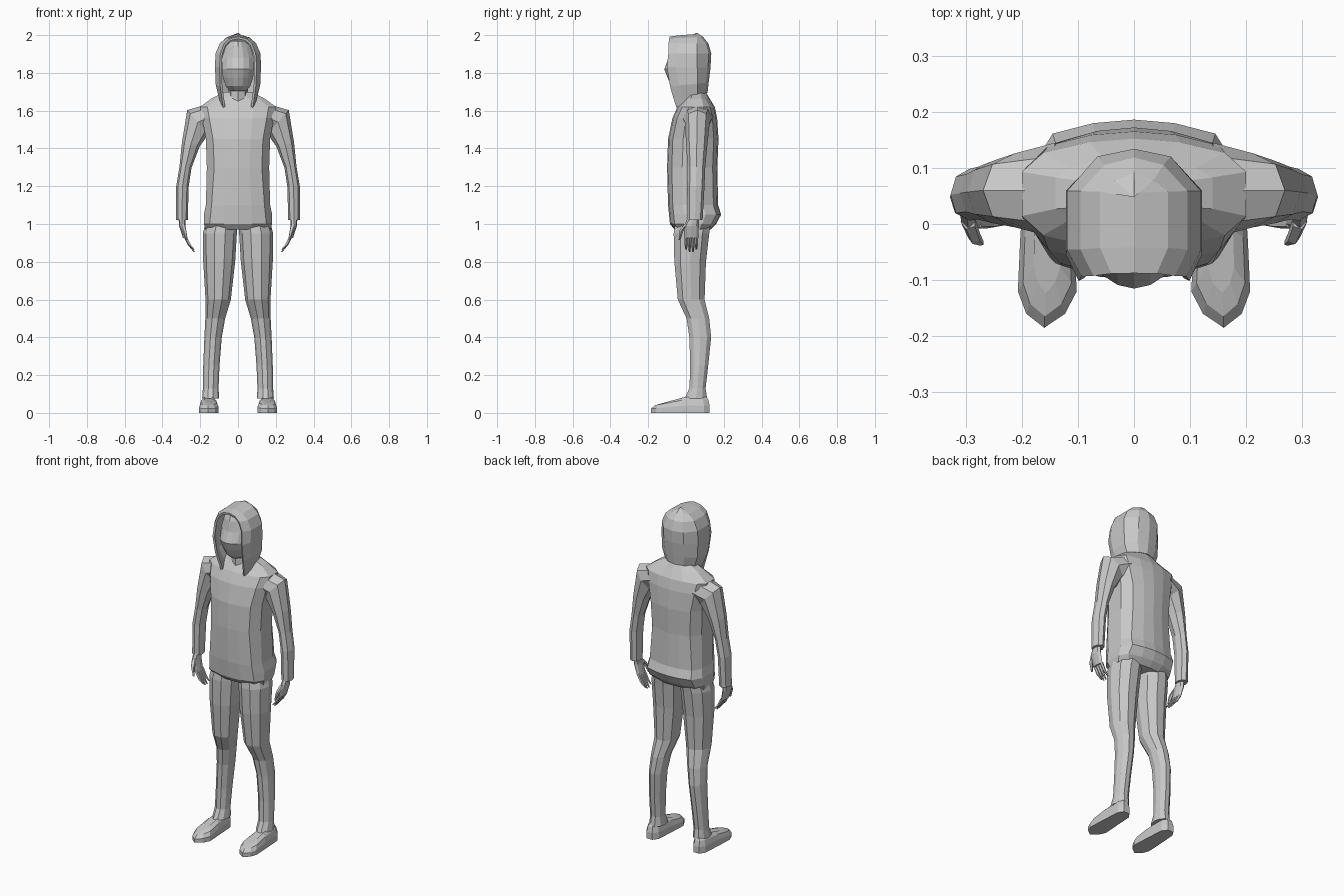
import bpy, bmesh, math
from mathutils import Vector

grey = bpy.data.materials.new("plain grey")
grey.diffuse_color = (0.58, 0.58, 0.58, 1)


def finish(name, bm, mirror=False, thick=0):
    bmesh.ops.remove_doubles(bm, verts=bm.verts, dist=0.0005)
    bmesh.ops.recalc_face_normals(bm, faces=bm.faces)
    me = bpy.data.meshes.new(name)
    bm.to_mesh(me)
    bm.free()
    me.materials.append(grey)
    ob = bpy.data.objects.new(name, me)
    bpy.context.collection.objects.link(ob)
    if mirror:
        ob.modifiers.new("mirror", 'MIRROR').use_mirror_merge = False
    if thick:
        m = ob.modifiers.new("thickness", 'SOLIDIFY')
        m.thickness, m.offset = thick, -1
    return ob


def skin(bm, rings, closed=True):
    """Join a list of point rings with quads, capping the ends of closed ones."""
    vs = [[bm.verts.new(p) for p in r] for r in rings]
    n = len(vs[0])
    for a, b in zip(vs, vs[1:]):
        for i in range(n if closed else n - 1):
            j = (i + 1) % n
            bm.faces.new((a[i], a[j], b[j], b[i]))
    if closed:
        bm.faces.new(vs[0][::-1])
        bm.faces.new(vs[-1])


def loft(name, rings, mirror=False, closed=True, thick=0):
    bm = bmesh.new()
    skin(bm, rings, closed)
    return finish(name, bm, mirror, thick)


def body_ring(z, p, s, yf, yb, bevel=0.025):
    """Symmetric ring: front panel half width p, side half width s."""
    ym = (yf + yb) / 2
    d = (yb - yf) * 0.2
    half = [(p * .5, yf + bevel * .25), (p, yf + bevel), (s, ym - d), (s, ym + d),
            (p, yb - bevel), (p * .5, yb - bevel * .25)]
    pts = [(0, yf)] + half + [(0, yb)] + [(-x, y) for x, y in reversed(half)]
    return [(x, y, z) for x, y in pts]


def tube_ring(c, w, d, tilt=0, n=8):
    """Oval ring round c; the width direction is tilted in the xz plane."""
    t = math.radians(tilt)
    u, v = Vector((math.cos(t), 0, math.sin(t))), Vector((0, 1, 0))
    k = [math.tau * i / n for i in range(n)]
    return [Vector(c) + u * w * math.cos(a) + v * d * math.sin(a) for a in k]


# Hoodie body
loft("hoodie_body", [body_ring(*r) for r in [
    (0.97, .130, .172, -.060, .130),
    (1.00, .150, .180, -.085, .160),
    (1.05, .145, .181, -.090, .186),
    (1.10, .140, .170, -.095, .170),
    (1.30, .126, .165, -.100, .166),
    (1.45, .132, .170, -.095, .172),
    (1.56, .152, .190, -.072, .165),
    (1.62, .162, .200, -.045, .152),
    (1.665, .110, .140, -.015, .125),
    (1.70, .060, .070, .000, .105)]])

# Sleeves
loft("sleeve", [tube_ring(*r) for r in [
    ((.140, .060, 1.570), .068, .085, 82),
    ((.212, .060, 1.540), .085, .066, 48),
    ((.250, .057, 1.420), .048, .056, 12),
    ((.278, .055, 1.300), .032, .047, 5),
    ((.294, .052, 1.200), .033, .046, 2),
    ((.297, .048, 1.020), .031, .040, 0)]], mirror=True)

# Hands: palm, four fingers and a thumb
bm = bmesh.new()
skin(bm, [tube_ring(*r) for r in [
    ((.297, .040, 1.035), .018, .028),
    ((.295, .028, .990), .017, .040),
    ((.279, .027, .925), .012, .038)]])
for i in range(4):
    y = .001 + .018 * i
    tip = .853 + (.012 if i in (0, 3) else 0)
    skin(bm, [tube_ring(c, r, r, 0, 5) for c, r in [
        ((.280, y, .935), .010), ((.257, y, .890), .009), ((.232, y, tip), .004)]])
skin(bm, [tube_ring(c, r, r, 0, 5) for c, r in [
    ((.295, .004, 1.00), .014), ((.284, -.024, .965), .012), ((.272, -.034, .915), .005)]])
finish("hand", bm, mirror=True)


# Trouser legs
def leg_ring(z, xi, xo, yf, yb):
    return tube_ring(((xi + xo) / 2, (yf + yb) / 2, z), (xo - xi) / 2, (yb - yf) / 2, 0, 10)


loft("trouser_leg", [leg_ring(*r) for r in [
    (1.03, .002, .165, -.060, .140),
    (0.95, .006, .186, -.070, .128),
    (0.80, .015, .184, -.066, .110),
    (0.60, .038, .172, -.047, .102),
    (0.50, .068, .173, .000, .126),
    (0.40, .086, .178, .015, .136),
    (0.25, .098, .184, .020, .120),
    (0.13, .103, .186, .016, .106),
    (0.075, .100, .190, -.012, .115)]], mirror=True)

# Shoes: one outline, raised and drawn in towards the ankle
outline = [(.160, -.185), (.123, -.160), (.102, -.120), (.107, -.030), (.115, .095), (.138, .125),
           (.175, .125), (.195, .095), (.203, -.030), (.207, -.120), (.192, -.160)]


def shoe_ring(scale, z, rise):
    ring = []
    for x, y in outline:
        t = min(1, max(0, (y + .185) / .19))
        ring.append((.155 + (x - .155) * scale, .04 + (y - .04) * (scale + 1) / 2, z + rise * t))
    return ring


loft("shoe", [shoe_ring(1, 0, 0), shoe_ring(1, .022, .018), shoe_ring(.82, .04, .032),
              shoe_ring(.45, .052, .038)], mirror=True)

# Neck
loft("neck", [tube_ring((0, .03, z), .052, .055) for z in (1.64, 1.78)])

# Face and head inside the hood
loft("face", [body_ring(*r) for r in [
    (1.705, .030, .045, -.052, .050),
    (1.730, .048, .065, -.078, .080),
    (1.775, .055, .080, -.098, .090),
    (1.820, .058, .084, -.115, .095),
    (1.880, .058, .084, -.092, .095),
    (1.940, .045, .066, -.082, .080),
    (1.970, .025, .035, -.070, .050)]])


# Hood: open-fronted U profiles closing to a ridge on top
def hood_row(z, drop, xf, xs, yf, yb):
    half = [(xf, yf, z - drop), (xs, yf + .045, z - drop * .7), (xs, .055, z - drop * .3),
            (xs * .55, yb - .012, z)]
    return half + [(0, yb, z)] + [(-x, y, q) for x, y, q in reversed(half)]


loft("hood", [hood_row(*r) for r in [
    (1.695, .075, .068, .082, -.048, .102),
    (1.750, .020, .083, .106, -.080, .108),
    (1.830, .000, .088, .110, -.096, .118),
    (1.900, .000, .083, .108, -.088, .122),
    (1.950, .000, .064, .086, -.088, .108),
    (1.980, .008, .036, .055, -.086, .084),
    (2.000, .020, .000, .000, -.086, .056)]], closed=False, thick=.012)
